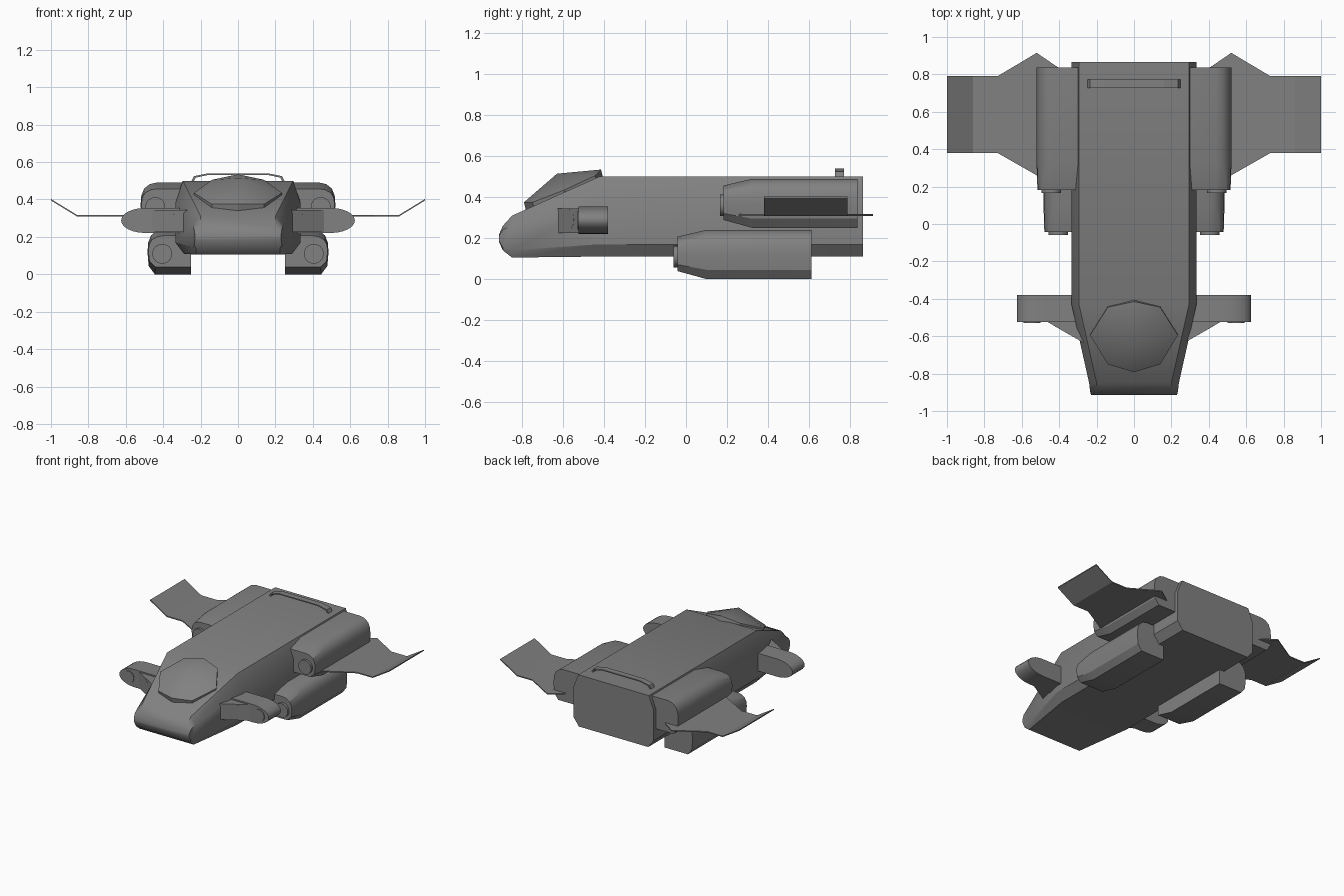
import bpy, bmesh, math
from mathutils import Vector

if "Cube" in bpy.data.objects:
    bpy.data.objects.remove(bpy.data.objects["Cube"])

# Dark grey paint shared by every part
paint = bpy.data.materials.new("dark_grey")
paint.diffuse_color = (0.22, 0.22, 0.22, 1)
paint.use_nodes = True
paint.node_tree.nodes["Principled BSDF"].inputs["Base Color"].default_value = paint.diffuse_color


def make(name, verts, faces, mirror=False, smooth=None):
    bm = bmesh.new()
    vs = [bm.verts.new(v) for v in verts]
    for f in faces:
        bm.faces.new([vs[i] for i in f])
    bmesh.ops.recalc_face_normals(bm, faces=bm.faces)
    me = bpy.data.meshes.new(name)
    bm.to_mesh(me)
    bm.free()
    me.materials.append(paint)
    ob = bpy.data.objects.new(name, me)
    bpy.context.collection.objects.link(ob)
    if smooth:
        bpy.ops.object.select_all(action='DESELECT')
        ob.select_set(True)
        bpy.context.view_layer.objects.active = ob
        bpy.ops.object.shade_smooth_by_angle(angle=math.radians(smooth))
    if mirror:
        ob.modifiers.new("Mirror", 'MIRROR')
    return ob


def loft(name, rings, **kw):
    """Skin closed rings of equal length and cap both ends."""
    n = len(rings[0])
    verts = [p for r in rings for p in r]
    faces = [list(range(n)), list(range(len(verts) - n, len(verts)))]
    for k in range(len(rings) - 1):
        for i in range(n):
            j = (i + 1) % n
            faces.append([k * n + i, k * n + j, (k + 1) * n + j, (k + 1) * n + i])
    return make(name, verts, faces, **kw)


def disc(name, center, direction, radius, depth):
    d = Vector(direction).normalized()
    q = d.to_track_quat('Z', 'Y')
    ring = [q @ Vector((radius * math.cos(t * math.tau / 24),
                        radius * math.sin(t * math.tau / 24), 0)) + Vector(center)
            for t in range(24)]
    return loft(name, [ring, [p + d * depth for p in ring]], mirror=True, smooth=30)


# Hull: (y, top half width, side half width, bottom half width, z levels)
stations = [
    (0.865, 0.295, 0.335, 0.29, 0.50, 0.40, 0.17, 0.11),
    (-0.425, 0.295, 0.335, 0.29, 0.50, 0.38, 0.17, 0.11),
    (-0.85, 0.20, 0.24, 0.225, 0.31, 0.265, 0.14, 0.105),
    (-0.895, 0.20, 0.235, 0.225, 0.26, 0.24, 0.155, 0.14),
    (-0.915, 0.20, 0.23, 0.225, 0.215, 0.21, 0.19, 0.185),
]
rings = []
for y, a, b, c, z0, z1, z2, z3 in stations:
    half = [(a, z0), (b, z1), (b, z2), (c, z3)]
    rings.append([(x, y, z) for x, z in half] + [(-x, y, z) for x, z in reversed(half)])
loft("hull", rings, smooth=32)

# Canopy: tilted eight-sided plate, roof split by a cross ridge
plan = [(0.235, -0.595, 0.435), (0.14, -0.445, 0.505), (0, -0.415, 0.535),
        (-0.14, -0.445, 0.505), (-0.235, -0.595, 0.435), (-0.14, -0.75, 0.375),
        (0, -0.792, 0.375), (0.14, -0.75, 0.375)]
base = [(x, y + 0.01, z - 0.04) for x, y, z in plan]
faces = [[i, (i + 1) % 8, 16] for i in range(8)]
faces += [[i, (i + 1) % 8, 8 + (i + 1) % 8, 8 + i] for i in range(8)]
faces.append(list(range(8, 16)))
make("canopy", plan + base + [(0, -0.63, 0.515)], faces, smooth=25)

# Engine nacelles: lower pair and a raised, rearward upper pair
section = [(0.25, 0.0), (0.445, 0.0), (0.478, 0.045), (0.484, 0.12), (0.48, 0.17),
           (0.465, 0.208), (0.435, 0.232), (0.40, 0.24), (0.25, 0.24)]
for name, dx, dy, dz in [("lower", 0, 0, 0), ("upper", 0.037, 0.225, 0.25)]:
    rings = []
    for y, s, sx in [(-0.042, 0.70, 0.98), (0.10, 1, 1), (0.613, 1, 1)]:
        rings.append([(0.25 + (x - 0.25) * sx + dx, y + dy, 0.13 + (z - 0.13) * s + dz)
                      for x, z in section])
    loft(name + "_nacelle", rings, mirror=True, smooth=30)
    disc(name + "_intake", (0.405 + dx, -0.02 + dy, 0.11 + dz), (0, -1, 0), 0.053, 0.04)

# Wings: swept root, straight panel and upturned tip
outline = [(0.30, 0.77, 0.26), (0.41, 0.84, 0.26), (0.52, 0.915, 0.26),
           (0.73, 0.79, 0.38), (0.86, 0.79, 0.38), (1.0, 0.79, 0.38)]
rings = []
for x, back, front in outline:
    z = 0.313 + max(0, x - 0.86) * 0.61
    rings.append([(x, front, z - 0.004), (x, back, z - 0.004),
                  (x, back, z + 0.004), (x, front, z + 0.004)])
loft("wing", rings, mirror=True)

# Front side pods with rounded outer ends
pod = [(0.28, 0.355)]
pod += [(0.495 + 0.13 * math.cos(a), 0.288 + 0.067 * math.sin(a))
        for a in [math.pi / 2 - math.pi * i / 12 for i in range(13)]]
pod += [(0.28, 0.221)]
loft("side_pod", [[(x, y, z) for x, z in pod] for y in (-0.525, -0.38)],
     mirror=True, smooth=30)

# Wedge fairing and lamp in front of each pod
tri = [(0.27, -0.635), (0.46, -0.525), (0.27, -0.50)]
loft("pod_fairing", [[(x, y, z) for x, y in tri] for z in (0.225, 0.345)], mirror=True)
disc("fairing_lamp", (0.375, -0.570, 0.29), (0.5, -0.866, 0), 0.05, 0.004)
disc("pod_lamp", (0.545, -0.52, 0.288), (0, -1, 0), 0.045, 0.01)

# Roof rail: thin bent strip
path = [(0.25, 0.495), (0.235, 0.525), (0.16, 0.54)]
path += [(-x, z) for x, z in reversed(path)]
rings = []
for x, z in path:
    ix, iz = x * 0.965, z - 0.008
    rings.append([(x, 0.727, z), (x, 0.772, z), (ix, 0.772, iz), (ix, 0.727, iz)])
loft("roof_rail", rings)
